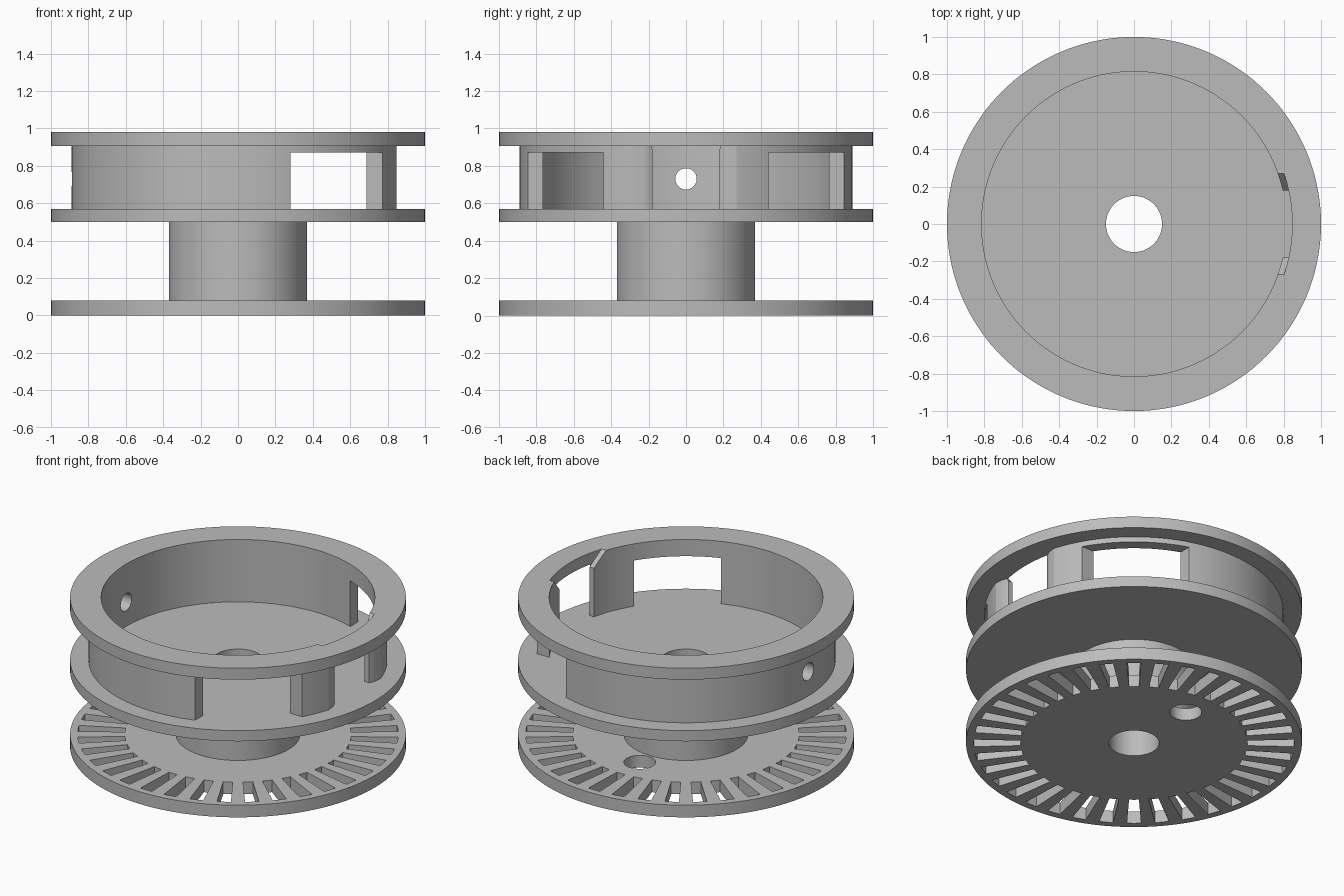
import bpy, bmesh, math
from math import sin, cos, radians

SEG = 144

old = bpy.data.objects.get("Cube")
if old:
    bpy.data.objects.remove(old, do_unlink=True)

grey = bpy.data.materials.new("plain_grey")
grey.use_nodes = True
grey.diffuse_color = (0.5, 0.5, 0.5, 1)
grey.node_tree.nodes["Principled BSDF"].inputs["Base Color"].default_value = (0.5, 0.5, 0.5, 1)


def finish(name, bm):
    bmesh.ops.recalc_face_normals(bm, faces=bm.faces[:])
    mesh = bpy.data.meshes.new(name)
    bm.to_mesh(mesh)
    bm.free()
    mesh.materials.append(grey)
    obj = bpy.data.objects.new(name, mesh)
    bpy.context.collection.objects.link(obj)
    return obj


def tube(name, inner, outer, z0, z1):
    """Ring with a rectangular section, turned about z."""
    bm = bmesh.new()
    section = [(inner, z0), (outer, z0), (outer, z1), (inner, z1)]
    loops = []
    for i in range(SEG):
        a = 2 * math.pi * i / SEG
        loops.append([bm.verts.new((r * cos(a), r * sin(a), z)) for r, z in section])
    for i in range(SEG):
        p, q = loops[i], loops[(i + 1) % SEG]
        for k in range(4):
            n = (k + 1) % 4
            bm.faces.new((p[k], q[k], q[n], p[n]))
    return finish(name, bm)


def prisms(name, outlines, offset):
    """Extrude closed 3D outlines along an offset vector."""
    bm = bmesh.new()
    for pts in outlines:
        face = bm.faces.new([bm.verts.new(p) for p in pts])
        ext = bmesh.ops.extrude_face_region(bm, geom=[face])
        verts = [v for v in ext["geom"] if isinstance(v, bmesh.types.BMVert)]
        bmesh.ops.translate(bm, verts=verts, vec=offset)
    return finish(name, bm)


def circle(radius, cx, cy, z, n=SEG):
    return [(cx + radius * cos(2 * math.pi * i / n),
             cy + radius * sin(2 * math.pi * i / n), z) for i in range(n)]


def boolean(obj, cutter, operation="DIFFERENCE"):
    mod = obj.modifiers.new("cut", "BOOLEAN")
    mod.operation = operation
    mod.solver = "EXACT"
    mod.object = cutter
    bpy.context.view_layer.objects.active = obj
    bpy.ops.object.modifier_apply(modifier=mod.name)


# Main turned parts
slotted_disc = tube("slotted_disc", 0.15, 1, 0, 0.08)
hub = tube("hub", 0.15, 0.37, 0.08, 0.5)
floor_disc = tube("floor_disc", 0.15, 1, 0.5, 0.57)
wall = tube("drum_wall", 0.815, 0.89, 0.57, 0.905)
rim = tube("top_rim", 0.815, 1, 0.905, 0.98)

# Radial slots and a round hole in the lower disc
slots = []
for i in range(36):
    a = radians(10 * i)
    steps = [radians(d) for d in (-2.5, 0, 2.5)]
    outer = [(0.955 * cos(a + s), 0.955 * sin(a + s), -0.1) for s in steps]
    inner = [(0.675 * cos(a + s), 0.675 * sin(a + s), -0.1) for s in reversed(steps)]
    slots.append(outer + inner)
slots.append(circle(0.095, 0, 0.48, -0.1, 48))
slot_cutter = prisms("slot_cutter", slots, (0, 0, 0.3))
boolean(slotted_disc, slot_cutter)

# Two side windows in the wall
windows = [[(0.28, s * 0.44, 0.5), (1, s * 0.44, 0.5),
            (1, s, 0.5), (0.28, s, 0.5)] for s in (-1, 1)]
window_cutter = prisms("window_cutter", windows, (0, 0, 0.37))
boolean(wall, window_cutter)

# Gap between the two pillars, with rounded outer ends
half = [(0.5, 0.18), (0.826, 0.18), (0.843, 0.215), (0.848, 0.27), (1, 0.27)]
plan = half + [(x, -y) for x, y in reversed(half)]
gap_cutter = prisms("gap_cutter", [[(x, y, 0.5) for x, y in plan]], (0, 0, 0.5))
boolean(wall, gap_cutter)

# Flared lead-in recess through the rim and pillar tops
flare = [(-0.18, 0.5), (0.18, 0.5), (0.18, 0.89), (0.39, 1.1), (-0.39, 1.1), (-0.18, 0.89)]
flare_cutter = prisms("flare_cutter", [[(0.5, y, z) for y, z in flare]], (0.6, 0, 0))
limit = prisms("flare_limit", [circle(0.846, 0, 0, 0.3)], (0, 0, 1))
boolean(flare_cutter, limit, "INTERSECT")
boolean(wall, flare_cutter)
boolean(rim, flare_cutter)

# Round hole in the wall opposite the gap
ring = [(-1, x, z + 0.73) for x, z, _ in circle(0.057, 0, 0, 0, 48)]
hole_cutter = prisms("hole_cutter", [ring], (0.4, 0, 0))
boolean(wall, hole_cutter)

for helper in (slot_cutter, window_cutter, gap_cutter, flare_cutter, limit, hole_cutter):
    bpy.data.objects.remove(helper, do_unlink=True)

# Smooth the curved faces, keep the edges crisp
bpy.ops.object.select_all(action="DESELECT")
for part in (slotted_disc, hub, floor_disc, wall, rim):
    part.select_set(True)
    bpy.context.view_layer.objects.active = part
bpy.ops.object.shade_smooth_by_angle(angle=radians(30))
